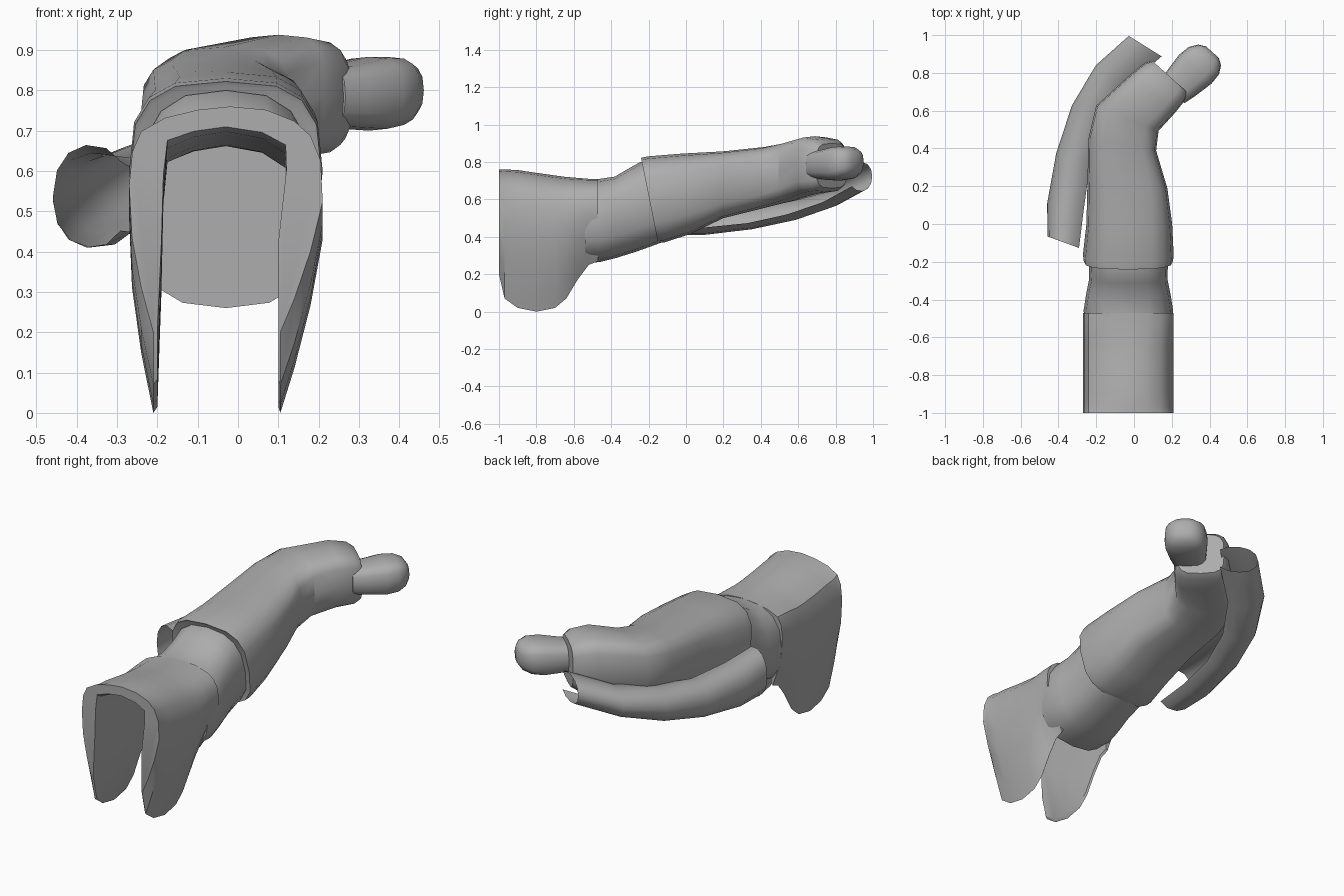
import bpy, math
from mathutils import Vector

cube = bpy.data.objects.get("Cube")
if cube:
    bpy.data.objects.remove(cube)

grey = bpy.data.materials.new("plain_grey")
grey.use_nodes = True
COLOUR = (0.42, 0.42, 0.42, 1)
grey.diffuse_color = COLOUR
grey.node_tree.nodes["Principled BSDF"].inputs["Base Color"].default_value = COLOUR


def loft(name, rings, closed=True, caps=True, sharp=35):
    """Skin a list of equal-length point rings."""
    n = len(rings[0])
    verts = [p for ring in rings for p in ring]
    faces = []
    for r in range(len(rings) - 1):
        for i in range(n if closed else n - 1):
            j = (i + 1) % n
            faces.append((r * n + i, r * n + j, (r + 1) * n + j, (r + 1) * n + i))
    if caps:
        faces.append(tuple(reversed(range(n))))
        faces.append(tuple(range(len(verts) - n, len(verts))))
    mesh = bpy.data.meshes.new(name)
    mesh.from_pydata(verts, [], faces)
    mesh.materials.append(grey)
    obj = bpy.data.objects.new(name, mesh)
    bpy.context.collection.objects.link(obj)
    bpy.ops.object.select_all(action='DESELECT')
    bpy.context.view_layer.objects.active = obj
    obj.select_set(True)
    bpy.ops.object.mode_set(mode='EDIT')
    bpy.ops.mesh.select_all(action='SELECT')
    bpy.ops.mesh.normals_make_consistent(inside=False)
    bpy.ops.object.mode_set(mode='OBJECT')
    bpy.ops.object.shade_smooth_by_angle(angle=math.radians(sharp))
    return obj


def section(cx, cy, turn, half, zb, zt, power=2.6, shear=0.0, n=16, start=0, end=360):
    """Rounded cross-section standing upright, turned about z."""
    full = end - start == 360
    t = math.radians(turn)
    mid, hz = (zb + zt) / 2, (zt - zb) / 2
    pts = []
    for i in range(n):
        a = math.radians(start + (end - start) * i / (n if full else n - 1))
        c, s = math.cos(a), math.sin(a)
        w = math.copysign(abs(c) ** (2 / power), c) * half
        h = math.copysign(abs(s) ** (2 / power), s) * hz
        pts.append(Vector((cx + w * math.cos(t), cy + w * math.sin(t) + shear * h, mid + h)))
    return pts


# Flared sleeve: an arch with two hanging flaps, (x, height fraction)
outer = [(-.21, 0), (-.24, .2), (-.263, .42), (-.27, .65), (-.262, .8), (-.24, .89), (-.18, .95),
         (-.1, .985), (-.02, 1), (.07, .985), (.14, .935), (.18, .87), (.205, .76), (.21, .58),
         (.18, .36), (.14, .15), (.105, 0)]
inner = [(.1, .02), (.1, .4), (.12, .72), (.118, .83), (.06, .885), (-.03, .91), (-.11, .89),
         (-.175, .85), (-.185, .7), (-.19, .4), (-.2, .02)]
arch = []
for y, zb, zt in [(-1, .2, .76), (-.97, .07, .76), (-.9, .02, .757), (-.8, 0, .742), (-.7, .02, .728),
                  (-.64, .07, .72), (-.58, .17, .715), (-.52, .25, .71), (-.47, .27, .71)]:
    arch.append([(x, y, zb + t * (zt - zb)) for x, t in outer + inner])
loft("flared_sleeve", arch)

# Closed part of the sleeve running into the cuff
loft("sleeve_wrist", [
    section(-.03, -.54, 0, .225, .26, .705),
    section(-.03, -.46, 0, .237, .265, .71),
    section(-.03, -.38, 0, .225, .285, .722),
    section(-.03, -.29, 0, .207, .32, .762, shear=-.1),
    section(-.03, -.2, 0, .21, .36, .8, shear=-.2),
    section(-.03, -.12, 0, .2, .39, .8, shear=-.2)], sharp=50)

# Gauntlet with a thin rim, bending towards the hand
loft("gauntlet", [
    section(-.03, -.19, 0, .225, .38, .81, 3, -.2),
    section(-.03, -.195, 0, .237, .367, .822, 3, -.2),
    section(-.03, -.16, 0, .24, .37, .83, 3, -.2),
    section(-.025, 0, 0, .227, .415, .845, 3, -.1),
    section(-.035, .2, -3, .212, .5, .857, 3.4),
    section(-.062, .42, -10, .182, .555, .88, 3.6),
    section(-.035, .56, -22, .178, .59, .907, 3.6),
    section(.1, .69, -42, .155, .63, .938, 3.6),
    section(.165, .755, -42, .145, .64, .925, 3.6),
    section(.19, .78, -42, .125, .66, .9, 3.6)])

# Rounded fist
loft("fist", [
    section(.2, .7, -42, .09, .71, .86, 3),
    section(.25, .745, -42, .1, .705, .865, 3),
    section(.325, .82, -42, .115, .7, .883, 3),
    section(.37, .865, -42, .108, .71, .883, 3),
    section(.4, .895, -42, .082, .73, .87, 2.6),
    section(.415, .91, -42, .045, .76, .84, 2.4)], sharp=40)

# Open curved shell alongside the forearm
shell = [(-.365, -.1, -20, .1, .41, .665), (-.35, .1, -6, .11, .41, .645),
         (-.31, .35, -15, .105, .44, .64), (-.235, .58, -28, .105, .49, .67),
         (-.11, .78, -33, .11, .56, .715), (.07, .935, -32, .115, .645, .8)]
loft("forearm_shell", [section(*s, power=2.2, n=11, start=40, end=320) for s in shell],
     closed=False, caps=False, sharp=45)
